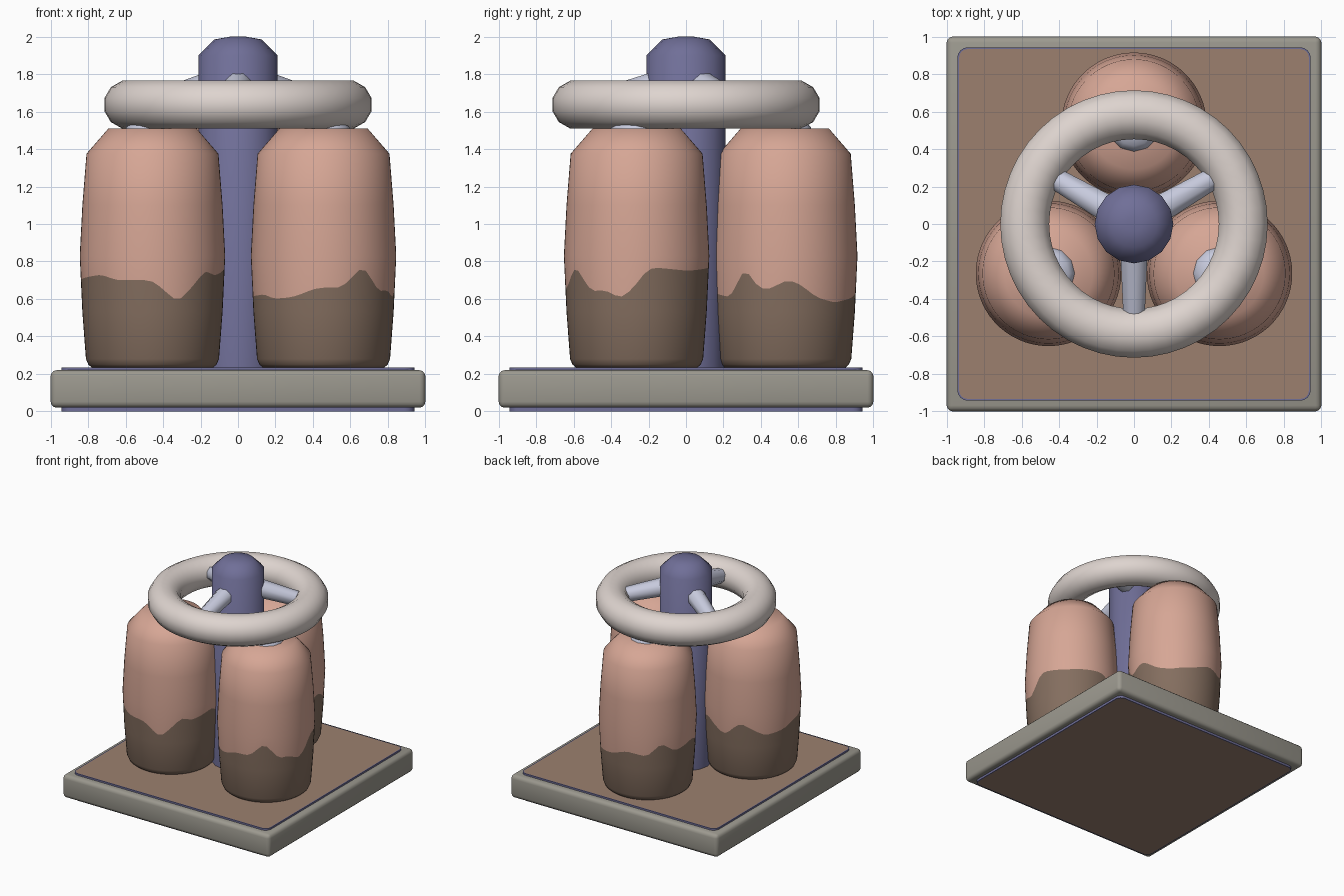
import bpy, bmesh, math
from mathutils import Vector

if "Cube" in bpy.data.objects:
    bpy.data.objects.remove(bpy.data.objects["Cube"])


def material(name, r, g, b):
    m = bpy.data.materials.new(name)
    lin = [((c / 255 + 0.055) / 1.055) ** 2.4 for c in (r, g, b)]
    m.diffuse_color = (*lin, 1)
    m.use_nodes = True
    m.node_tree.nodes["Principled BSDF"].inputs["Base Color"].default_value = m.diffuse_color
    return m


PINK = material("pink_leather", 214, 166, 149)
DIRT = material("worn_brown", 132, 110, 95)
BOARD = material("board_brown", 156, 128, 111)
STONE = material("grey_frame", 156, 153, 143)
IVORY = material("ivory_ring", 222, 212, 207)
BLUE = material("slate_blue", 112, 111, 152)
STEEL = material("pale_steel", 200, 203, 222)


def make(name, bm, mats, angle=40):
    bmesh.ops.recalc_face_normals(bm, faces=bm.faces)
    me = bpy.data.meshes.new(name)
    bm.to_mesh(me)
    bm.free()
    for m in mats:
        me.materials.append(m)
    ob = bpy.data.objects.new(name, me)
    bpy.context.collection.objects.link(ob)
    bpy.ops.object.select_all(action='DESELECT')
    ob.select_set(True)
    bpy.context.view_layer.objects.active = ob
    bpy.ops.object.shade_smooth_by_angle(angle=math.radians(angle))
    return ob


def skin(bm, rings, closed=False):
    """Join rings of points with quads; cap the ends unless closed."""
    rows = [[bm.verts.new(p) for p in ring] for ring in rings]
    n = len(rows[0])
    bands = []
    pairs = list(zip(rows, rows[1:])) + ([(rows[-1], rows[0])] if closed else [])
    for a, b in pairs:
        bands.append([bm.faces.new((a[i], a[(i + 1) % n], b[(i + 1) % n], b[i]))
                      for i in range(n)])
    if not closed:
        bands[0].append(bm.faces.new(rows[0][::-1]))
        bands[-1].append(bm.faces.new(rows[-1]))
    return bands


def circle(r, z, n, cx=0, cy=0):
    return [(cx + r * math.cos(math.tau * i / n), cy + r * math.sin(math.tau * i / n), z)
            for i in range(n)]


def lerp(table, x):
    for (x0, y0), (x1, y1) in zip(table, table[1:]):
        if x <= x1:
            return y0 + (y1 - y0) * (x - x0) / (x1 - x0)
    return table[-1][1]


def box(size, z0, z1):
    bm = bmesh.new()
    h = size / 2
    skin(bm, [[(-h, -h, z), (h, -h, z), (h, h, z), (-h, h, z)] for z in (z0, z1)])
    return bm


# Grey base frame with rounded edges
bm = box(2.0, 0.02, 0.22)
bmesh.ops.bevel(bm, geom=bm.edges[:], offset=0.032, segments=3, profile=0.5, affect='EDGES')
make("base_frame", bm, [STONE])

# Board through the base: blue rim, brown top and bottom
bm = box(1.885, 0.0, 0.235)
upright = [e for e in bm.edges if abs(e.verts[0].co.z - e.verts[1].co.z) > 0.1]
bmesh.ops.bevel(bm, geom=upright, offset=0.055, segments=4, profile=0.5, affect='EDGES')
flat = [f for f in bm.faces if abs(f.normal.z) > 0.9]
bmesh.ops.inset_region(bm, faces=flat, thickness=0.009)
for f in flat:
    f.material_index = 1
make("base_board", bm, [BLUE, BOARD], 30)

# Centre post with a rounded cap
bm = bmesh.new()
skin(bm, [circle(r, z, 16) for r, z in
          ((0.21, 0.2), (0.21, 1.9), (0.125, 1.985), (0.04, 2.0))])
make("centre_post", bm, [BLUE], 50)

# Padded ring, twelve-sided section
bm = bmesh.new()
rings = []
for i in range(48):
    t = math.tau * i / 48
    ring = []
    for j in range(12):
        s = math.tau * (j + 0.5) / 12
        r = 0.583 + 0.135 * math.cos(s)
        ring.append((r * math.cos(t), r * math.sin(t), 1.637 + 0.132 * math.sin(s)))
    rings.append(ring)
skin(bm, rings, closed=True)
make("padded_ring", bm, [IVORY], 60)

# Three sloping spokes from post to ring
for k in range(3):
    t = math.radians(30 + 120 * k)
    out, side = Vector((math.cos(t), math.sin(t), 0)), Vector((-math.sin(t), math.cos(t), 0))
    bm = bmesh.new()
    rings = []
    for d, z, r in ((0.12, 1.755, 0.08), (0.53, 1.645, 0.06)):
        c = out * d + Vector((0, 0, z))
        rings.append([c + side * r * math.cos(a) + Vector((0, 0, r * math.sin(a)))
                      for a in (math.tau * (j + 0.5) / 8 for j in range(8))])
    skin(bm, rings)
    make(f"spoke_{k + 1}", bm, [STEEL], 50)

# Hanging bags: upper pink leather, lower worn part with a wavy border
PROFILE = [(0.235, 0.325), (0.25, 0.342), (0.28, 0.355), (0.53, 0.374), (0.83, 0.388),
           (1.1, 0.374), (1.375, 0.352), (1.51, 0.235)]
BORDERS = {  # bag direction: (angle, border height) around the bag
    330: [(0, .68), (10, .77), (45, .75), (90, .77), (120, .66), (150, .7), (180, .61),
          (215, .625), (225, .60), (245, .61), (265, .66), (285, .66), (303, .78),
          (320, .64), (333, .65), (348, .60), (360, .68)],
    90: [(0, .70), (10, .69), (26, .61), (44, .58), (74, .61), (100, .67), (125, .64),
         (140, .75), (160, .66), (190, .7), (220, .62), (245, .72), (270, .64),
         (311, .61), (327, .775), (337, .66), (348, .65), (360, .70)],
    210: [(0, .77), (30, .65), (60, .72), (90, .62), (110, .75), (140, .64), (165, .66),
          (180, .70), (225, .73), (240, .70), (270, .70), (291, .58), (318, .76),
          (328, .72), (360, .77)],
}
N = 60
for k, (direction, border) in enumerate(BORDERS.items()):
    t = math.radians(direction)
    cx, cy = 0.527 * math.cos(t), 0.527 * math.sin(t)
    rings = [circle(r, z, N, cx, cy) for z, r in PROFILE]
    wave = []
    for i in range(N):
        a = 360 * i / N
        # average neighbours so the border flows softly
        z = (sum(lerp(border, (a + d) % 360) for d in (-4, 0, 4))) / 3
        r = lerp(PROFILE, z)
        wave.append((cx + r * math.cos(math.radians(a)), cy + r * math.sin(math.radians(a)), z))
    rings.insert(4, wave)
    bm = bmesh.new()
    for b, band in enumerate(skin(bm, rings)):
        for f in band:
            f.material_index = 1 if b < 4 else 0
    make(f"bag_{k + 1}", bm, [PINK, DIRT], 50)

    # Steel hanger between bag and ring
    bm = bmesh.new()
    skin(bm, [circle(r, z, 12, cx, cy) for r, z in
              ((0.14, 1.48), (0.14, 1.515), (0.11, 1.545), (0.06, 1.57))])
    make(f"bag_hanger_{k + 1}", bm, [STEEL], 50)
